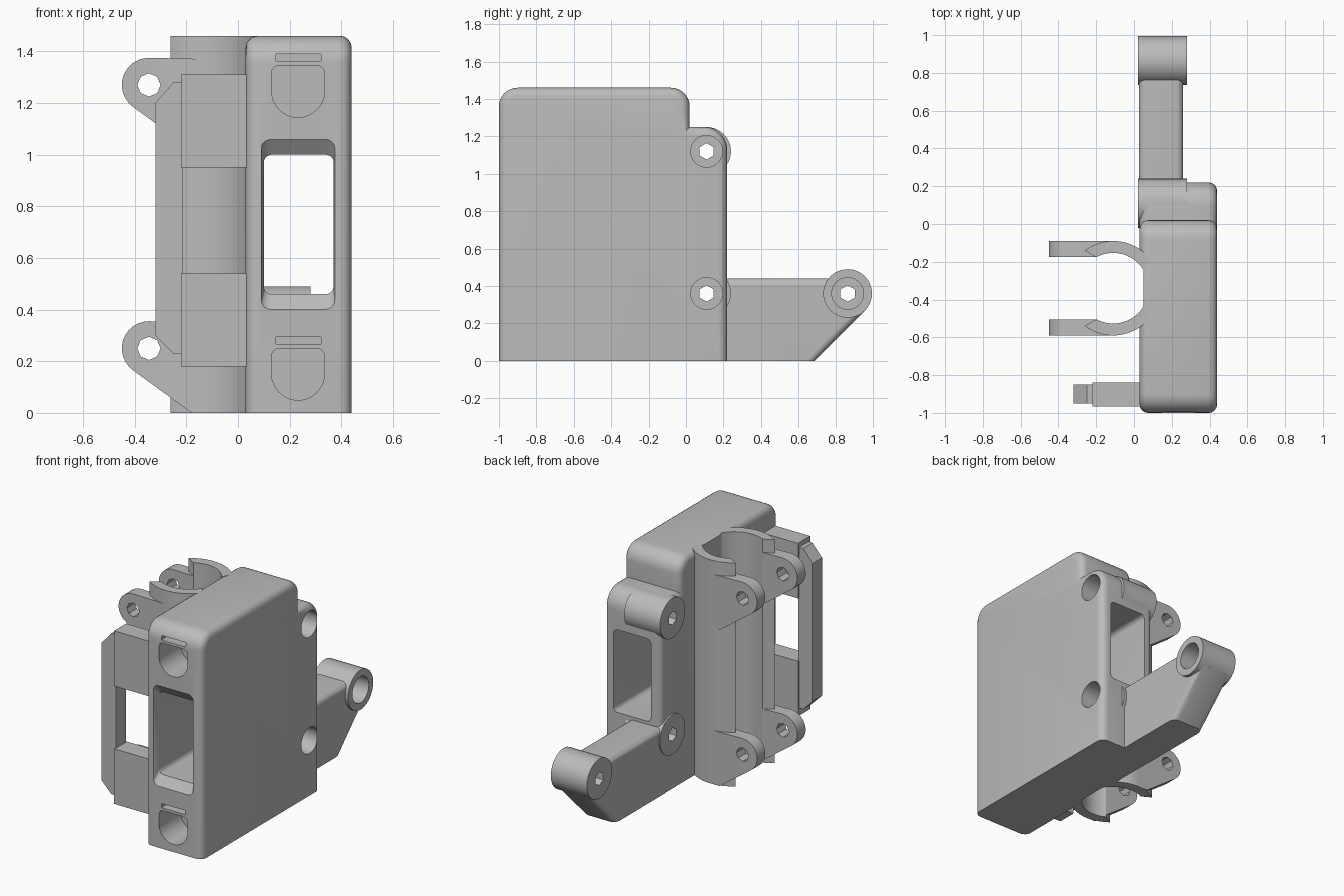
import bpy, bmesh
from math import cos, sin, radians

if "Cube" in bpy.data.objects:
    bpy.data.objects.remove(bpy.data.objects["Cube"], do_unlink=True)

grey = bpy.data.materials.new("light_grey")
grey.use_nodes = True
colour = (0.5, 0.5, 0.5, 1)
grey.diffuse_color = colour
grey.node_tree.nodes["Principled BSDF"].inputs["Base Color"].default_value = colour


def arc(cx, cy, r, start, end, steps=8):
    angles = [radians(start + (end - start) * i / steps) for i in range(steps + 1)]
    return [(cx + r * cos(a), cy + r * sin(a)) for a in angles]


def circle(cx, cy, r, sides=40, turn=0):
    return arc(cx, cy, r, turn, turn + 360, sides)[:-1]


def rounded_rect(x0, x1, z0, z1, r):
    return (arc(x1 - r, z1 - r, r, 0, 90, 5) + arc(x0 + r, z1 - r, r, 90, 180, 5)
            + arc(x0 + r, z0 + r, r, 180, 270, 5) + arc(x1 - r, z0 + r, r, 270, 360, 5))


def prism(name, pts, axis, a, b, far_pts=None, bevel=0):
    """Extrude a 2D outline along an axis, optionally rounding the end rims."""
    place = {"x": lambda p, d: (d, p[0], p[1]),
             "y": lambda p, d: (p[0], d, p[1]),
             "z": lambda p, d: (p[0], p[1], d)}[axis]
    bm = bmesh.new()
    near = [bm.verts.new(place(p, a)) for p in pts]
    far = [bm.verts.new(place(p, b)) for p in far_pts or pts]
    caps = [bm.faces.new(near), bm.faces.new(far)]
    for i in range(len(near)):
        j = (i + 1) % len(near)
        bm.faces.new((near[i], near[j], far[j], far[i]))
    bmesh.ops.recalc_face_normals(bm, faces=bm.faces)
    if bevel:
        rim = [e for f in caps for e in f.edges if max(v.co.z for v in e.verts) > 0.001]
        bmesh.ops.bevel(bm, geom=rim, offset=bevel, segments=4, profile=0.5,
                        affect="EDGES", clamp_overlap=False)
    mesh = bpy.data.meshes.new(name)
    bm.to_mesh(mesh)
    bm.free()
    mesh.materials.append(grey)
    obj = bpy.data.objects.new(name, mesh)
    bpy.context.collection.objects.link(obj)
    return obj


def combine(obj, others, operation):
    """Apply booleans one by one and discard the helper shapes."""
    bpy.context.view_layer.objects.active = obj
    for other in others:
        mod = obj.modifiers.new("combine", "BOOLEAN")
        mod.operation, mod.solver, mod.object = operation, "EXACT", other
        bpy.ops.object.modifier_apply(modifier=mod.name)
        bpy.data.objects.remove(other, do_unlink=True)


def box(name, x0, x1, y0, y1, z0, z1):
    return prism(name, [(x0, z0), (x1, z0), (x1, z1), (x0, z1)], "y", y0, y1)


# Main housing, with its stepped and rounded side outline
outline = ([(-1, 0), (0.22, 0)] + arc(0.10, 1.13, 0.12, 0, 90) + [(0.02, 1.25)]
           + arc(-0.08, 1.36, 0.10, 0, 90) + arc(-0.90, 1.36, 0.10, 90, 180))
housing = prism("housing", outline, "x", 0.03, 0.44, bevel=0.045)

# Rear arm and the three screw bosses
pivots = [(0.11, 1.12), (0.11, 0.36), (0.865, 0.36)]
arm = prism("arm", [(0.15, 0), (0.69, 0), (0.957, 0.268), (0.865, 0.44), (0.15, 0.44)],
            "x", 0.027, 0.26, bevel=0.035)
bosses = [prism("boss", circle(y, z, 0.13), "x", 0.02, 0.28) for y, z in pivots]
combine(housing, [arm] + bosses, "UNION")

# Screw recesses from one side, hexagonal holes from the other
cuts = []
for y, z in pivots:
    cuts.append(prism("recess", circle(y, z, 0.085), "x", 0.09, 0.6))
    cuts.append(prism("hex_hole", circle(y, z, 0.044, 6, 90), "x", -0.1, 0.2))

# Long window through the housing with a flared front mouth
inner = rounded_rect(0.10, 0.37, 0.46, 1.0, 0.03)
outer = rounded_rect(0.09, 0.375, 0.40, 1.06, 0.035)
cuts.append(prism("window", inner, "y", -1.2, 0.5))
cuts.append(prism("mouth", outer, "y", -1.001, -0.955, far_pts=inner))

# Front pockets and slots
for top in (1.345, 0.25):
    pocket = (arc(0.2325, top - 0.098, 0.1025, 180, 360, 20)
              + arc(0.305, top - 0.03, 0.03, 0, 90, 4) + arc(0.16, top - 0.03, 0.03, 90, 180, 4))
    cuts.append(prism("pocket", pocket, "y", -1.1, -0.78))
    cuts.append(box("slot", 0.147, 0.322, -1.1, -0.9, top + 0.017, top + 0.044))

# Flat relief behind the tube clamp
cuts.append(box("relief", -0.1, 0.05, -0.5, -0.18, -0.1, 1.6))
combine(housing, cuts, "DIFFERENCE")

# Tube clamp: two mirrored curved jaws with bolt lugs
CX, CY = -0.11, -0.34
jaws = []
for side, label in ((1, "rear"), (-1, "front")):
    curve = arc(0, 0, 0.25, 40, 127, 16) + arc(0, 0, 0.187, 118.6, 30, 16)
    jaw = prism(label + "_clamp_jaw", [(CX + x, CY + side * y) for x, y in curve], "z", 0, 1.46)
    lugs, holes = [], []
    for z in (0.25, 1.27):
        shape = ([(-0.11, z - 0.25), (-0.18, z - 0.25)]
                 + arc(-0.345, z, 0.105, 234, 90, 12) + [(-0.11, z + 0.10)])
        lug = prism("lug", shape, "y", CY + side * 0.165, CY + side * 0.2495)
        bore = prism("bore", circle(CX, CY, 0.187, 64), "z", -0.5, 2)
        combine(lug, [bore], "DIFFERENCE")
        lugs.append(lug)
        holes.append(prism("bolt_hole", circle(-0.345, z, 0.045, 8), "y", -1, 0.5))
    combine(jaw, lugs, "UNION")
    combine(jaw, holes, "DIFFERENCE")
    jaws.append(jaw)

# Side bracket: two blocks joined by a chamfered outer strip
parts = [housing] + jaws
parts.append(box("upper_bracket_block", -0.22, 0.04, -0.965, -0.84, 0.95, 1.31))
parts.append(box("lower_bracket_block", -0.22, 0.04, -0.965, -0.84, 0.18, 0.54))
strip = [(-0.215, 0.23), (-0.25, 0.23), (-0.32, 0.30), (-0.32, 1.20), (-0.25, 1.28), (-0.215, 1.28)]
parts.append(prism("bracket_strip", strip, "y", -0.95, -0.85))

# Smooth the curves, keep hard edges
bpy.ops.object.select_all(action="DESELECT")
for part in parts:
    part.select_set(True)
bpy.context.view_layer.objects.active = housing
bpy.ops.object.shade_smooth_by_angle(angle=radians(28))
